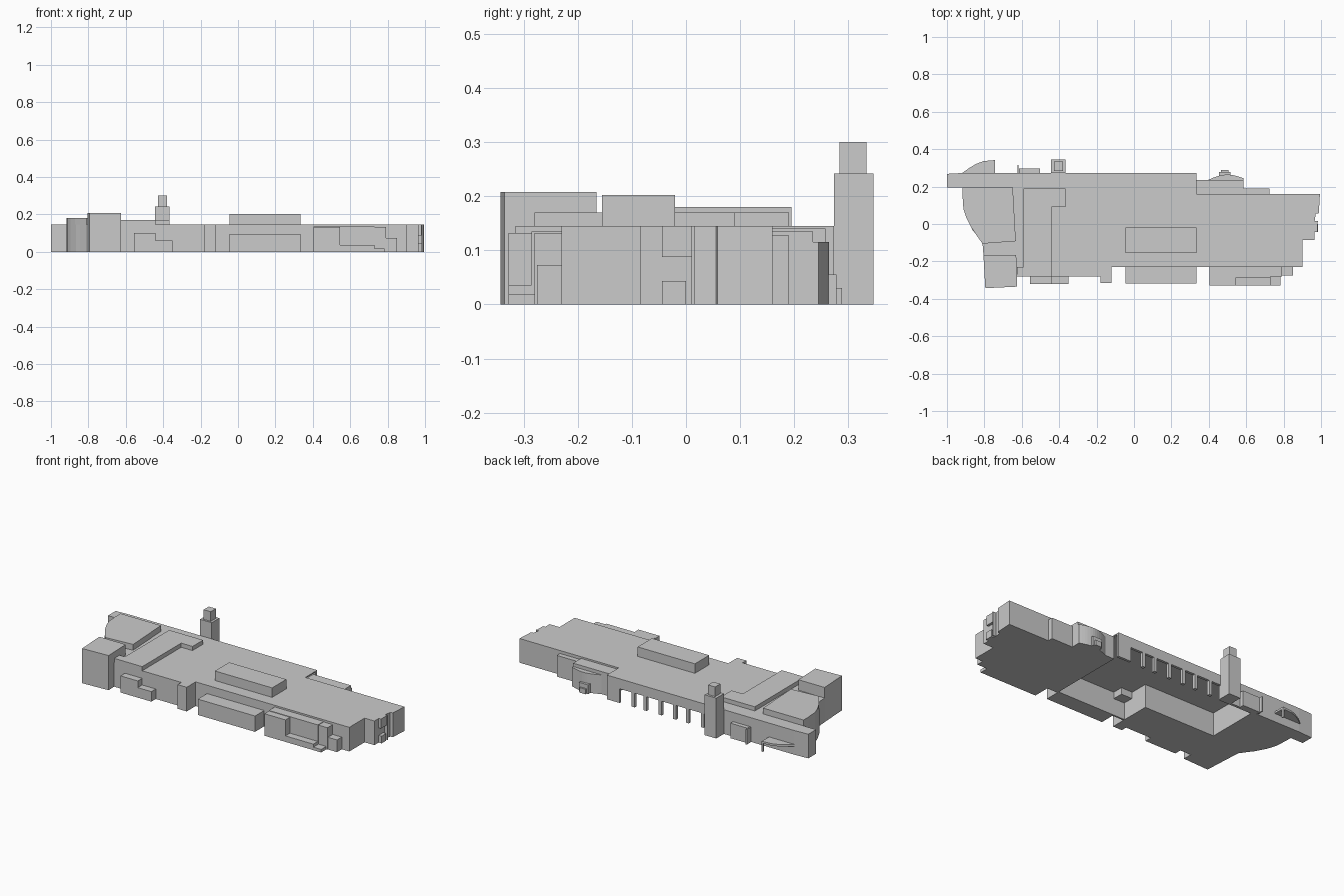
import bpy, bmesh, math


def prism(name, pts, z0, z1):
    """Extrude a plan outline from z0 to z1."""
    bm = bmesh.new()
    face = bm.faces.new([bm.verts.new((x, y, z0)) for x, y in pts])
    ext = bmesh.ops.extrude_face_region(bm, geom=[face])
    for g in ext["geom"]:
        if isinstance(g, bmesh.types.BMVert):
            g.co.z = z1
    bmesh.ops.recalc_face_normals(bm, faces=bm.faces)
    me = bpy.data.meshes.new(name)
    bm.to_mesh(me)
    bm.free()
    ob = bpy.data.objects.new(name, me)
    bpy.context.collection.objects.link(ob)
    return ob


def box(name, x0, x1, y0, y1, z0, z1):
    return prism(name, [(x0, y0), (x1, y0), (x1, y1), (x0, y1)], z0, z1)


H = 0.145  # main roof height

# West block with the rear wing
prism("west_block", [(-1, 0.195), (-0.915, 0.195), (-0.9, 0.06), (-0.865, -0.03),
                     (-0.81, -0.1), (-0.805, -0.165), (-0.63, -0.165), (-0.63, -0.23),
                     (-0.59, -0.23), (-0.59, 0.273), (-0.91, 0.273), (-1, 0.268)], 0, H)
# Curved auditorium rising out of the west block
prism("curved_hall", [(-0.918, 0.195), (-0.916, 0.14), (-0.912, 0.08), (-0.895, 0.03),
                      (-0.872, -0.015), (-0.842, -0.06), (-0.81, -0.105),
                      (-0.632, -0.092), (-0.648, 0.195)], 0, 0.18)
prism("corner_block", [(-0.805, -0.165), (-0.795, -0.343), (-0.625, -0.335),
                       (-0.63, -0.165)], 0, 0.208)

# Solid front part of the middle block
prism("front_block", [(-0.63, -0.23), (-0.63, -0.28), (-0.12, -0.28), (-0.12, -0.05),
                      (-0.59, -0.05), (-0.59, -0.23)], 0, H)
box("front_pillar_block", -0.18, -0.12, -0.315, -0.28, 0, H)
box("porch_tall", -0.555, -0.44, -0.322, -0.28, 0, 0.1)
box("porch_low", -0.44, -0.35, -0.322, -0.28, 0, 0.06)

# Raised L-shaped roof
prism("raised_roof", [(-0.625, -0.28), (-0.44, -0.28), (-0.44, 0.09), (-0.365, 0.09),
                      (-0.365, 0.19), (-0.59, 0.19), (-0.59, -0.23), (-0.625, -0.23)], H, 0.17)

# Open-bottomed hall: thin roof, walls and rear arcade
prism("hall_roof", [(-0.59, -0.05), (-0.12, -0.05), (-0.12, -0.23), (0.335, -0.23),
                    (0.335, 0.273), (-0.59, 0.273)], 0.139, H)
box("hall_front_wall", -0.12, 0.335, -0.23, -0.22, 0, 0.139)
box("arcade_lintel", -0.37, 0.25, 0.258, 0.273, 0.085, 0.139)
box("rear_wall_west", -0.59, -0.37, 0.258, 0.273, 0, 0.139)
box("rear_wall_east", 0.25, 0.335, 0.258, 0.273, 0, 0.139)
for i, x in enumerate([0.16, 0.08, -0.02, -0.115, -0.2, -0.3]):
    box(f"arcade_pillar_{i}", x - 0.01, x + 0.01, 0.255, 0.273, 0, 0.085)

# Stage block and the low front extension
box("upper_block", -0.045, 0.335, -0.155, -0.02, H, 0.202)
box("front_extension", -0.045, 0.335, -0.317, -0.23, 0, 0.095)
box("extension_side", -0.118, -0.045, -0.23, -0.157, H - 0.045, H - 0.006)

# East wing with stepped end
prism("east_wing", [(0.335, -0.23), (0.9, -0.23), (0.9, -0.085), (0.965, -0.085),
                    (0.965, 0.01), (0.972, 0.055), (0.988, 0.058), (0.994, 0.16),
                    (0.335, 0.16)], 0, H)
box("end_bay", 0.965, 0.984, -0.044, 0, 0, 0.043)
box("end_window", 0.965, 0.98, -0.044, 0.01, 0.088, H)
box("end_post", 0.965, 0.985, 0.01, 0.016, 0, H)

# Stepped boxes on the front of the east wing
box("east_front", 0.405, 0.73, -0.285, -0.23, 0, 0.135)
box("east_front_bay", 0.405, 0.545, -0.328, -0.285, 0, 0.132)
box("east_front_step", 0.545, 0.73, -0.328, -0.285, 0, 0.036)
box("east_front_plinth", 0.73, 0.782, -0.328, -0.28, 0, 0.018)
box("east_front_corner", 0.73, 0.79, -0.28, -0.23, 0, 0.132)
box("east_front_low", 0.79, 0.85, -0.275, -0.23, 0, 0.073)

# Rear of the east wing with a rounded bay
box("east_rear_block", 0.335, 0.585, 0.16, 0.235, 0, 0.135)
box("east_rear_step", 0.585, 0.725, 0.16, 0.19, 0, 0.127)
bay = [(0.585, 0.235), (0.395, 0.235)]
bay += [(0.395 + 0.19 * t / 12, 0.235 + 0.01 * t / 12 + 0.024 * math.sin(math.pi * t / 12))
        for t in range(1, 13)]
prism("rounded_bay", bay, 0, 0.115)
box("bay_porch", 0.455, 0.515, 0.25, 0.278, 0, 0.055)
box("bay_porch_tip", 0.465, 0.505, 0.278, 0.288, 0, 0.03)

# Tower
box("tower", -0.443, -0.366, 0.273, 0.346, 0, 0.242)
box("tower_top", -0.427, -0.38, 0.284, 0.333, 0.242, 0.3)

# Rear porch and curved canopy
box("rear_porch", -0.615, -0.503, 0.273, 0.298, 0, 0.09)
box("rear_fin", -0.624, -0.617, 0.273, 0.315, 0, 0.09)
arc = [(-0.918, 0.273), (-0.88, 0.3), (-0.845, 0.321), (-0.805, 0.336), (-0.742, 0.342)]
prism("canopy", arc + [(-0.742, 0.273)], 0.05, 0.062)
box("canopy_post", -0.75, -0.742, 0.33, 0.342, 0, 0.05)
